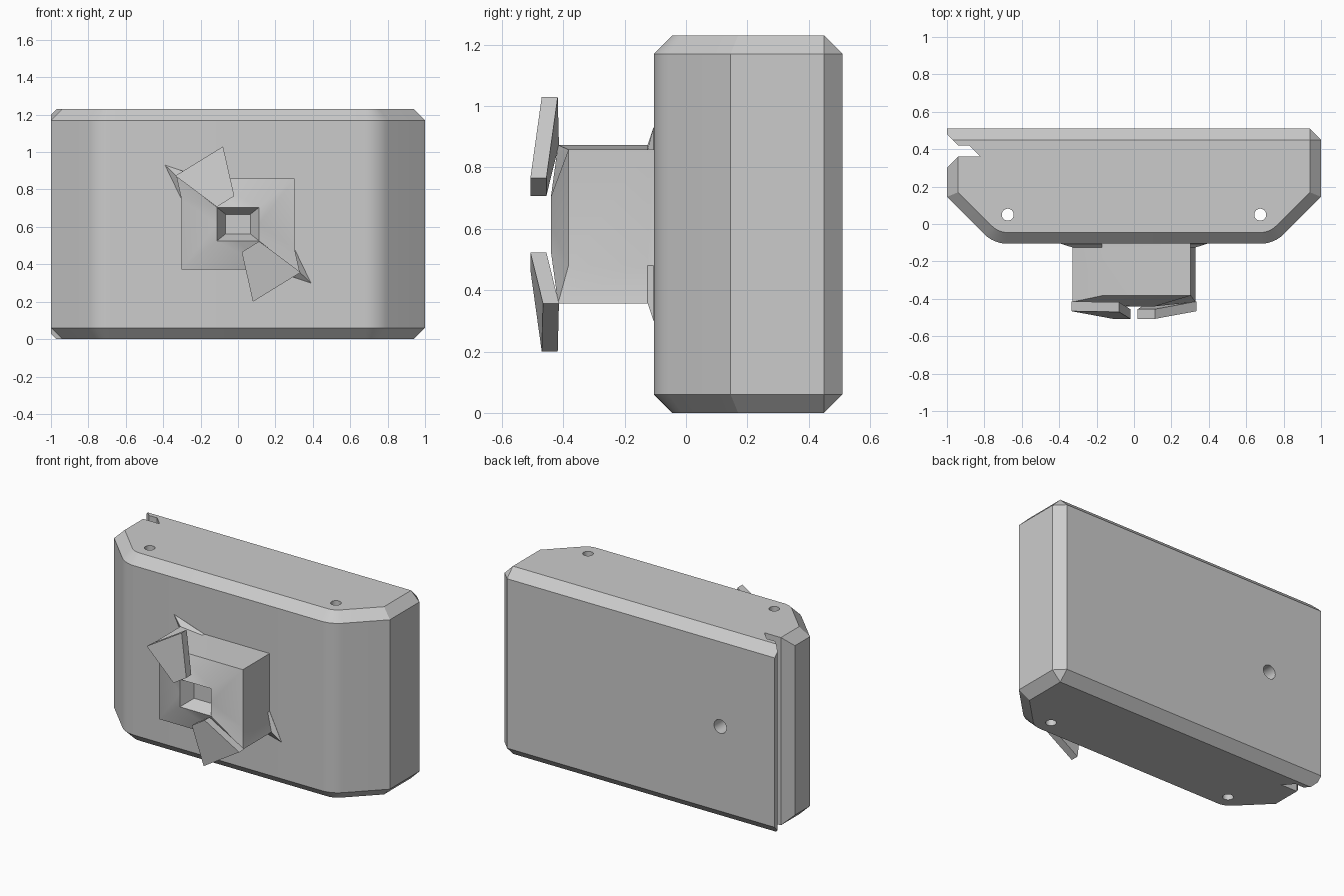
import bpy, bmesh, math
from mathutils import Vector

cube = bpy.data.objects.get("Cube")
if cube:
    bpy.data.objects.remove(cube)

H, C = 1.23, 0.06          # body height and chamfer size
MID = H / 2

grey = bpy.data.materials.new("plain grey")
grey.use_nodes = True
grey.diffuse_color = (0.6, 0.6, 0.6, 1)
grey.node_tree.nodes["Principled BSDF"].inputs["Base Color"].default_value = (0.6, 0.6, 0.6, 1)


def loft(name, rings):
    """Solid through matching rings of points, capped at both ends."""
    bm = bmesh.new()
    loops = [[bm.verts.new(p) for p in ring] for ring in rings]
    n = len(loops[0])
    for a, b in zip(loops, loops[1:]):
        for i in range(n):
            j = (i + 1) % n
            bm.faces.new((a[i], a[j], b[j], b[i]))
    bm.faces.new(loops[0][::-1])
    bm.faces.new(loops[-1])
    bmesh.ops.remove_doubles(bm, verts=bm.verts, dist=0.0005)
    bmesh.ops.recalc_face_normals(bm, faces=bm.faces)
    mesh = bpy.data.meshes.new(name)
    bm.to_mesh(mesh)
    bm.free()
    mesh.materials.append(grey)
    obj = bpy.data.objects.new(name, mesh)
    bpy.context.collection.objects.link(obj)
    return obj


def cut(target, rings):
    """Subtract a lofted cutter and apply it."""
    cutter = loft("cutter", rings)
    cutter.hide_render = True
    mod = target.modifiers.new("cut", 'BOOLEAN')
    mod.operation, mod.solver, mod.object = 'DIFFERENCE', 'EXACT', cutter
    bpy.context.view_layer.objects.active = target
    bpy.ops.object.modifier_apply(modifier=mod.name)
    bpy.data.objects.remove(cutter)


def smooth(obj, degrees):
    bpy.ops.object.select_all(action='DESELECT')
    obj.select_set(True)
    bpy.context.view_layer.objects.active = obj
    bpy.ops.object.shade_smooth_by_angle(angle=math.radians(degrees))


def inset(points, dists):
    """Move each edge of a counter-clockwise outline inwards."""
    out, n = [], len(points)
    for i in range(n):
        p = points[i]
        d0, d1 = (p - points[i - 1]).normalized(), (points[(i + 1) % n] - p).normalized()
        n0, n1 = Vector((-d0.y, d0.x)), Vector((-d1.y, d1.x))
        det = n0.x * n1.y - n0.y * n1.x
        a, b = dists[i - 1], dists[i]
        out.append(p + Vector((a * n1.y - b * n0.y, b * n0.x - a * n1.x)) / det)
    return out


# Body outline: flat back, slanted front corners with a rounded bend
SEG, R = 6, 0.17
bend_x = 0.75 - R * math.tan(math.pi / 8)
arc = [Vector((bend_x + R * math.sin(a), -0.105 + R - R * math.cos(a)))
       for a in (math.pi / 4 * k / SEG for k in range(SEG + 1))]
front = [Vector((-p.x, p.y)) for p in reversed(arc)] + arc
outline = [Vector((-1, 0.145))] + front + [
    Vector(p) for p in ((1, 0.145), (1, 0.51 - C), (1 - C, 0.51), (-1, 0.51))]
dists = [C] * len(outline)
dists[-1] = 0                       # left edge is chamfered separately
dists[-3] = C / math.sqrt(2)        # back corner chamfer runs to a point
inner = inset(outline, dists)
body = loft("body", [[(p.x, p.y, z) for p in ring] for ring, z in
                     ((inner, 0), (outline, C), (outline, H - C), (inner, H))])

# Left edge chamfers, top and bottom
for s in (-1, 1):
    wedge = ((-1.1, MID + s * (MID - C - 0.1)), (-0.84, MID + s * (MID + 0.1)),
             (-1.1, MID + s * (MID + 0.1)))
    cut(body, [[(x, y, z) for x, z in wedge] for y in (-0.2, 0.39)])

# Hooked slot down the left side
slot = ((-1.1, 0.20), (-1 + C, 0.36), (-0.82, 0.36), (-0.88, 0.42), (-1 + C, 0.42), (-1.1, 0.58))
cut(body, [[(x, y, z) for x, y in slot] for z in (-0.1, H + 0.1)])

# Two upright through holes and a blind hole in the back
circle = [(math.cos(math.tau * k / 24), math.sin(math.tau * k / 24)) for k in range(24)]
for s in (-1, 1):
    cut(body, [[(s * 0.675 + 0.032 * u, 0.05 + 0.032 * v, z) for u, v in circle]
               for z in (-0.1, H + 0.1)])
cut(body, [[(-0.605 + 0.045 * u, y, MID + 0.045 * v) for u, v in circle] for y in (0.25, 0.6)])
smooth(body, 30)


def turned(half):
    """Repeat points (x, y, z from the middle) half a turn about the front axis."""
    return [(s * x, y, MID + s * z) for s in (1, -1) for x, y, z in half]


def block_ring(corner, y_corner, y):
    return turned([(corner[0], y_corner, corner[1]), (-0.17, y, 0.243),
                   (0.303, y, 0.243), (0.303, y, -0.135)])


def square_ring(x, z, y):
    return turned([(-x, y, z), (0, y, z), (x, y, z), (x, y, 0)])


# Front block with two pulled corners and a square recess
ridge, flare = (-0.33, 0.258), (-0.39, 0.315)
block = loft("front_block", [
    block_ring(flare, -0.06, -0.06), block_ring(flare, -0.106, -0.106),
    block_ring(ridge, -0.125, -0.125), block_ring(ridge, -0.417, -0.383),
    square_ring(0.113, 0.09, -0.44), square_ring(0.066, 0.052, -0.36)])
smooth(block, 30)

# Twisted wing plates at opposite corners
wing = [(-0.08, -0.47, 0.415), (-0.335, -0.466, 0.258), (-0.113, -0.507, 0.092), (-0.02, -0.507, 0.15)]
for s, name in ((1, "upper_wing"), (-1, "lower_wing")):
    loft(name, [[(s * x, y + t, MID + s * z) for x, y, z in wing] for t in (0, 0.052)])
